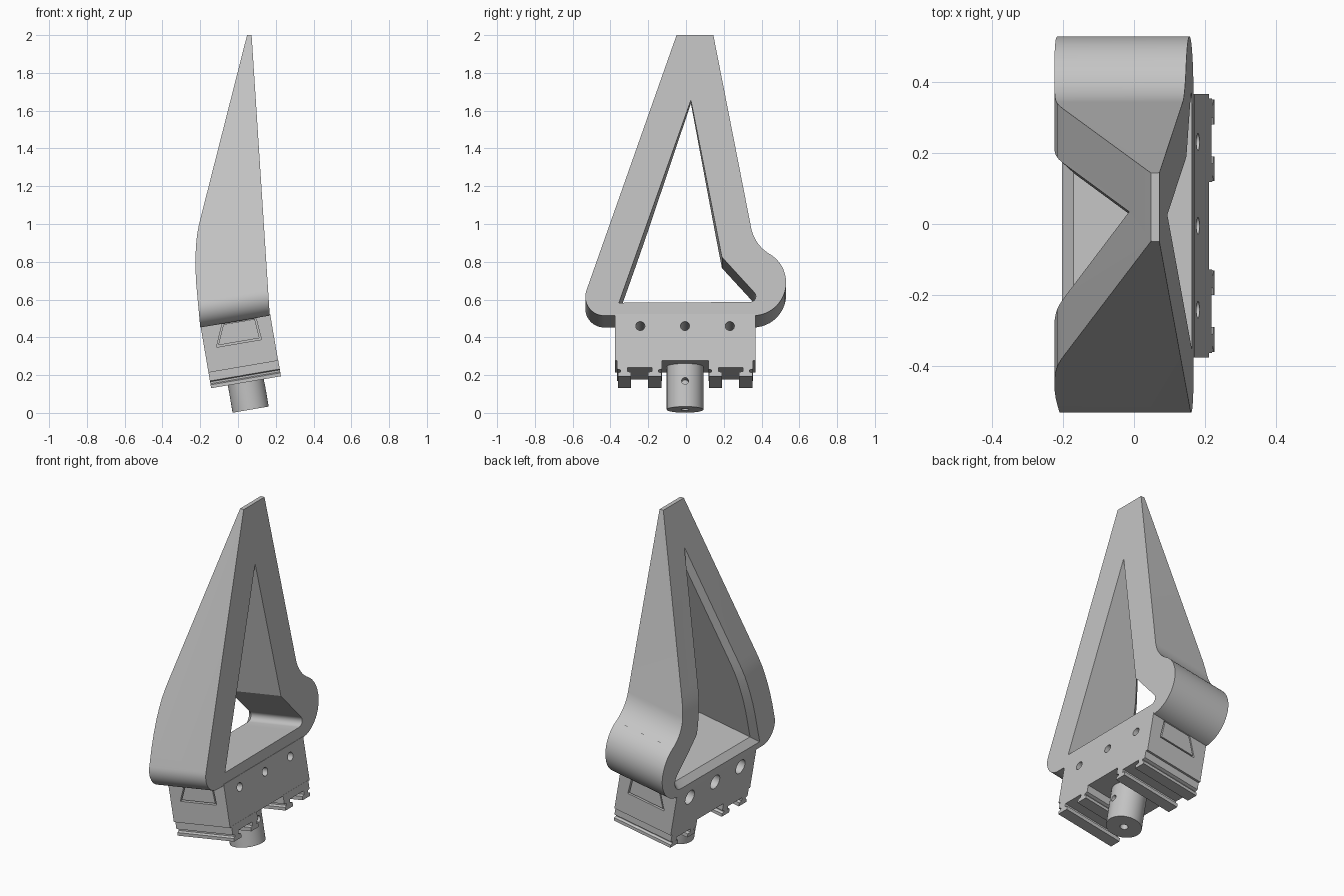
import bpy, bmesh, math
from mathutils import Matrix, Vector

if "Cube" in bpy.data.objects:
    bpy.data.objects.remove(bpy.data.objects["Cube"], do_unlink=True)

TILT = math.radians(9.7)
SLOPE = math.tan(TILT)
# Local frame of the tilted base: origin at the middle of its underside
BASE = Matrix.Translation((0.028, -0.005, 0.245)) @ Matrix.Rotation(-TILT, 4, "Y")

grey = bpy.data.materials.new("machined_grey")
grey.use_nodes = True
grey.diffuse_color = (0.55, 0.55, 0.55, 1)
grey.node_tree.nodes["Principled BSDF"].inputs["Base Color"].default_value = (0.55, 0.55, 0.55, 1)


def finish(name, bm, matrix=None):
    bmesh.ops.recalc_face_normals(bm, faces=bm.faces)
    mesh = bpy.data.meshes.new(name)
    bm.to_mesh(mesh)
    bm.free()
    if matrix:
        mesh.transform(matrix)
    mesh.materials.append(grey)
    ob = bpy.data.objects.new(name, mesh)
    bpy.context.collection.objects.link(ob)
    return ob


def tube(name, rings, matrix=None):
    """Closed solid through a series of equal-length rings."""
    bm = bmesh.new()
    loops = [[bm.verts.new(p) for p in ring] for ring in rings]
    n = len(loops[0])
    for a, b in zip(loops, loops[1:]):
        for i in range(n):
            j = (i + 1) % n
            bm.faces.new((a[i], a[j], b[j], b[i]))
    bm.faces.new(loops[0])
    bm.faces.new(loops[-1])
    return finish(name, bm, matrix)


def box(name, lo, hi, matrix=None):
    corners = [(lo[0], lo[1]), (hi[0], lo[1]), (hi[0], hi[1]), (lo[0], hi[1])]
    return tube(name, [[(x, y, z) for x, y in corners] for z in (lo[2], hi[2])], matrix)


def rod(name, radius, start, end, matrix=BASE, sides=48):
    a, b = Vector(start), Vector(end)
    bm = bmesh.new()
    place = Matrix.Translation((a + b) / 2) @ (b - a).to_track_quat("Z", "Y").to_matrix().to_4x4()
    bmesh.ops.create_cone(bm, cap_ends=True, segments=sides, radius1=radius,
                          radius2=radius, depth=(b - a).length, matrix=place)
    return finish(name, bm, matrix)


def boolean(ob, cutter, operation="DIFFERENCE"):
    mod = ob.modifiers.new("cut", "BOOLEAN")
    mod.object, mod.operation, mod.solver = cutter, operation, "EXACT"
    bpy.context.view_layer.objects.active = ob
    bpy.ops.object.modifier_apply(modifier=mod.name)
    bpy.data.objects.remove(cutter, do_unlink=True)


def smooth(ob):
    bpy.ops.object.select_all(action="DESELECT")
    ob.select_set(True)
    bpy.context.view_layer.objects.active = ob
    bpy.ops.object.shade_smooth_by_angle(angle=math.radians(25))


def arc(cy, cz, r, start, end, n=14):
    angles = [math.radians(start + (end - start) * i / n) for i in range(n + 1)]
    return [(cy + r * math.cos(a), cz + r * math.sin(a)) for a in angles]


def to_mid(points):
    """Slide points on the sloping +x face down the tilted axis to x = 0."""
    return [(y, z - SLOPE * (0.072 + (2 - z) * 0.065)) for y, z in points]


def slide(y, z, x):
    return (x, y, z + SLOPE * x)


# Side profile, tilted and extruded, then trimmed by the wedge profile
outline = to_mid(arc(-0.433, 0.615, 0.1, 160.6, 270) + arc(0.355, 0.69, 0.175, -90, 59.5, 20)
                 + arc(0.549, 1.02, 0.208, 239.5, 191.1) + [(0.086, 2.3), (0.056, 2.3)])
frame = tube("loop_frame", [[slide(y, z, x) for y, z in outline] for x in (-0.5, 0.5)])

back = [(0.048, 2), (-0.196, 1.04), (-0.208, 0.99), (-0.217, 0.94), (-0.222, 0.89),
        (-0.225, 0.83), (-0.225, 0.76), (-0.221, 0.68), (-0.2, 0.455), (-0.18, 0.3)]
wedge = back + [(0.182, 0.3), (0.072, 2)]
boolean(frame, tube("wedge", [[(x, y, z) for x, z in wedge] for y in (-0.8, 0.8)]), "INTERSECT")


def back_face(y, z):
    """x where the tilted line through (y, z) meets the back surface."""
    x = -0.1
    for _ in range(6):
        h = z + SLOPE * x
        for (x1, z1), (x2, z2) in zip(back, back[1:]):
            if h >= z2:
                break
        x = x1 + (x2 - x1) * (z1 - h) / (z1 - z2)
    return x


# Window cutter with a chamfer that follows the curved back
corners = to_mid([(-0.355, 0.583)] + arc(0.34, 0.617, 0.03, -90, 45, 6)
                 + [(0.19, 0.825), (0.026, 1.656)])
window = []
for p, q in zip(corners, corners[1:] + corners[:1]):
    p, q = Vector(p), Vector(q)
    steps = max(1, int((q - p).length / 0.05))
    window += [p.lerp(q, i / steps) for i in range(steps)]


def grown(points, d):
    out = []
    for i, p in enumerate(points):
        e1 = (p - points[i - 1]).normalized()
        e2 = (points[(i + 1) % len(points)] - p).normalized()
        n1, n2 = Vector((e1.y, -e1.x)), Vector((e2.y, -e2.x))
        out.append(p + (n1 + n2) * (d / (1 + n1.dot(n2))))
    return out


wide = grown(window, 0.036)
boolean(frame, tube("window", [
    [slide(*p, 0.5) for p in window],
    [slide(*p, back_face(*p) + 0.035) for p in window],
    [slide(*p, back_face(*p) - 0.005) for p in wide],
    [slide(*p, -0.5) for p in wide]]))
smooth(frame)

# Mounting block with through holes, counterbores and end recesses
block = box("mounting_block", (-0.187, -0.372, 0), (0.187, 0.372, 0.25), BASE)
for y in (-0.237, 0, 0.237):
    boolean(block, rod("bolt_hole", 0.024, (-0.3, y, 0.186), (0.3, y, 0.186)))
    boolean(block, rod("counterbore", 0.042, (-0.3, y, 0.186), (-0.12, y, 0.186)))

key = [(-0.123, 0.125), (0.119, 0.125), (0.11, 0.24), (-0.073, 0.24)]
inner = [(-0.112, 0.134), (0.11, 0.134), (0.102, 0.238), (-0.066, 0.238)]
for side, label in ((-1, "front"), (1, "rear")):
    recess = [[(u, side * y, w) for u, w in key] for y in (0.35, 0.4)]
    boolean(block, tube("recess", recess, BASE))
    insert = [[(u, side * y, w) for u, w in inner] for y in (0.345, 0.371)]
    tube(label + "_dovetail_key", insert, BASE)
smooth(block)

# Two slotted rails under the block
half = [(0.118, 0.005), (0.118, -0.045), (0.1, -0.05), (0.1, -0.06), (0.115, -0.066),
        (0.115, -0.084), (0.045, -0.084), (0.045, -0.062), (0.065, -0.058), (0.065, -0.037)]
section = half + [(-y, w) for y, w in reversed(half)]
for centre, label in ((-0.241, "front"), (0.241, "rear")):
    tube(label + "_rail", [[(u, centre + y, w) for y, w in section] for u in (-0.187, 0.188)], BASE)

# Round post with a centre hole and a cross hole
post = rod("post", 0.097, (0, 0, -0.231), (0, 0, 0.02), sides=64)
boolean(post, rod("centre_hole", 0.022, (0, 0, -0.3), (0, 0, -0.15)))
boolean(post, rod("cross_hole", 0.018, (0.02, 0, -0.093), (0.2, 0, -0.093)))
smooth(post)
